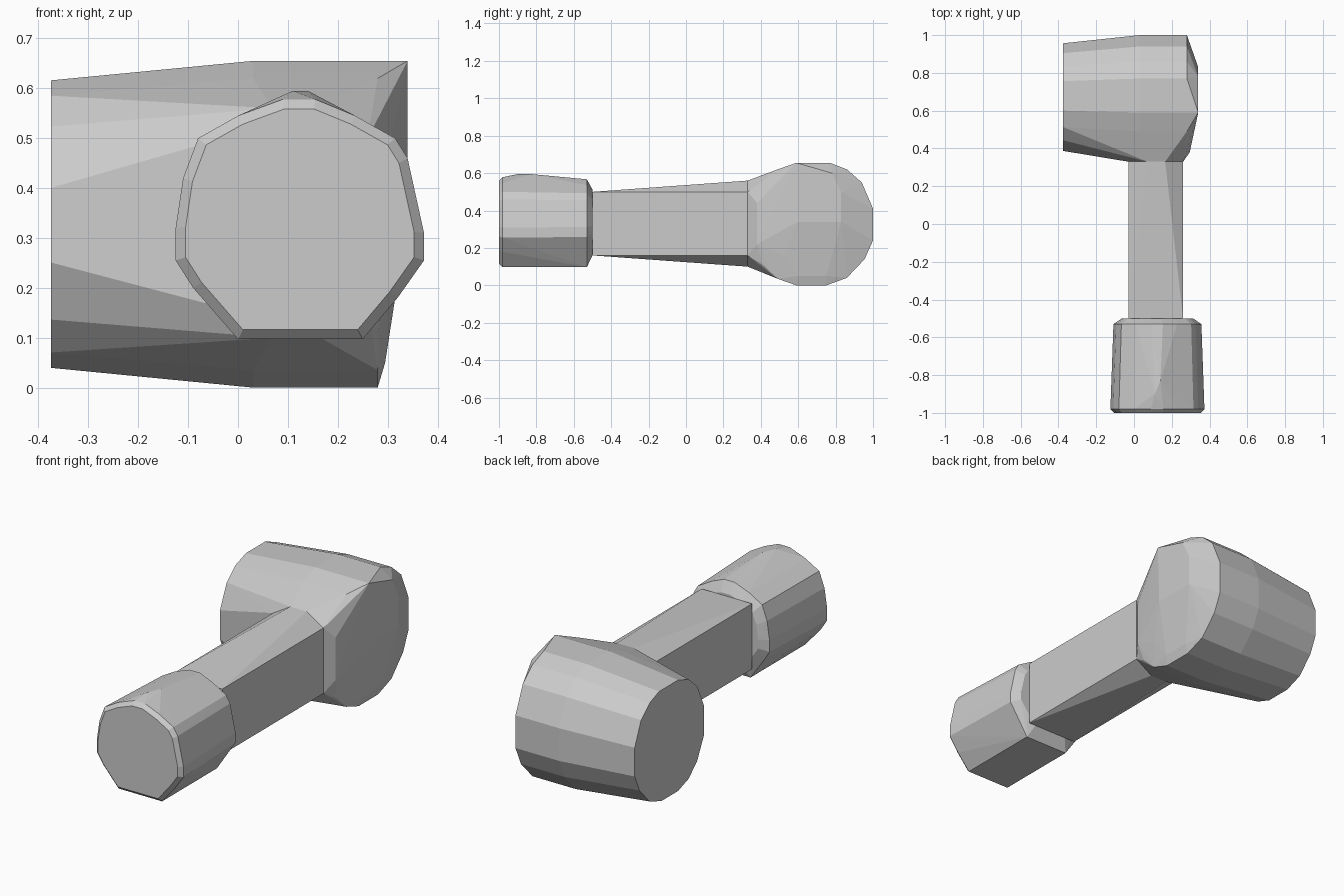
import bpy, bmesh
from math import radians

if "Cube" in bpy.data.objects:
    bpy.data.objects.remove(bpy.data.objects["Cube"])


def hull(name, points):
    """Flat-shaded convex solid around a set of section points."""
    bm = bmesh.new()
    for p in points:
        bm.verts.new(p)
    res = bmesh.ops.convex_hull(bm, input=bm.verts[:])
    junk = {v for v in res["geom_interior"] + res["geom_unused"]
            if isinstance(v, bmesh.types.BMVert) and not v.link_faces}
    bmesh.ops.delete(bm, geom=list(junk), context='VERTS')
    bmesh.ops.dissolve_limit(bm, angle_limit=radians(0.5), verts=bm.verts[:], edges=bm.edges[:])
    bmesh.ops.recalc_face_normals(bm, faces=bm.faces[:])
    me = bpy.data.meshes.new(name)
    bm.to_mesh(me)
    bm.free()
    ob = bpy.data.objects.new(name, me)
    bpy.context.collection.objects.link(ob)
    return ob


def scaled(section, centre, su, sv):
    return [(centre[0] + (u - centre[0]) * su, centre[1] + (v - centre[1]) * sv)
            for u, v in section]


# Shaft sections (x, z): square at the grip, bulged top and bottom at the head
square = [(-.03, .16), (.26, .16), (.26, .5), (-.03, .5)]
bulged = square + [(.07, .56), (.165, .56), (.07, .10), (.165, .10)]
shaft_end = [(x, .33, z) for x, z in bulged]
hull("shaft", [(x, -.5, z) for x, z in square] + shaft_end)

# Head: barrel along x, section in (y, z)
rim = [(.59, .655), (.77, .655), (.86, .62), (.94, .55), (1, .41), (1, .24),
       (.955, .14), (.86, .04), (.75, 0), (.59, 0), (.49, .035), (.41, .11),
       (.345, .24), (.345, .41), (.41, .55), (.49, .62)]
back_cap = [(-.375, y, z) for y, z in scaled(rim, (.667, .33), .87, .88)]
middle = [(.03, y, z) for y, z in rim]
edge = [(.28 if y > .4 else .265, y, z) for y, z in rim]
face = [(.34, .59, .655), (.34, .78, .60), (.34, .83, .5), (.34, .83, .34),
        (.34, .60, .34), (.305, .80, .16), (.305, .52, .16),
        (.295, .60, .05), (.295, .75, .05), (.295, .38, .22), (.295, .38, .44)]
hull("head", back_cap + middle + edge + face + shaft_end)

# Grip: faceted block along y, section in (x, z)
grip = [(0, .545), (.09, .578), (.155, .578), (.235, .545), (.315, .5),
        (.34, .46), (.373, .31), (.373, .255), (.32, .18), (.25, .097),
        (0, .097), (-.09, .2), (-.125, .255), (-.125, .32), (-.11, .42), (-.08, .5)]
centre = (.124, .335)
pts = []
for y, su, sv in ((-1, .92, .92), (-.98, 1, 1), (-.53, .935, .955), (-.5, .76, .73)):
    pts += [(x, y, z) for x, z in scaled(grip, centre, su, sv)]
pts += [(.11, -.9, .595), (.14, -.83, .595), (0, -.53, .097), (.25, -.53, .097)]
hull("grip", pts)
